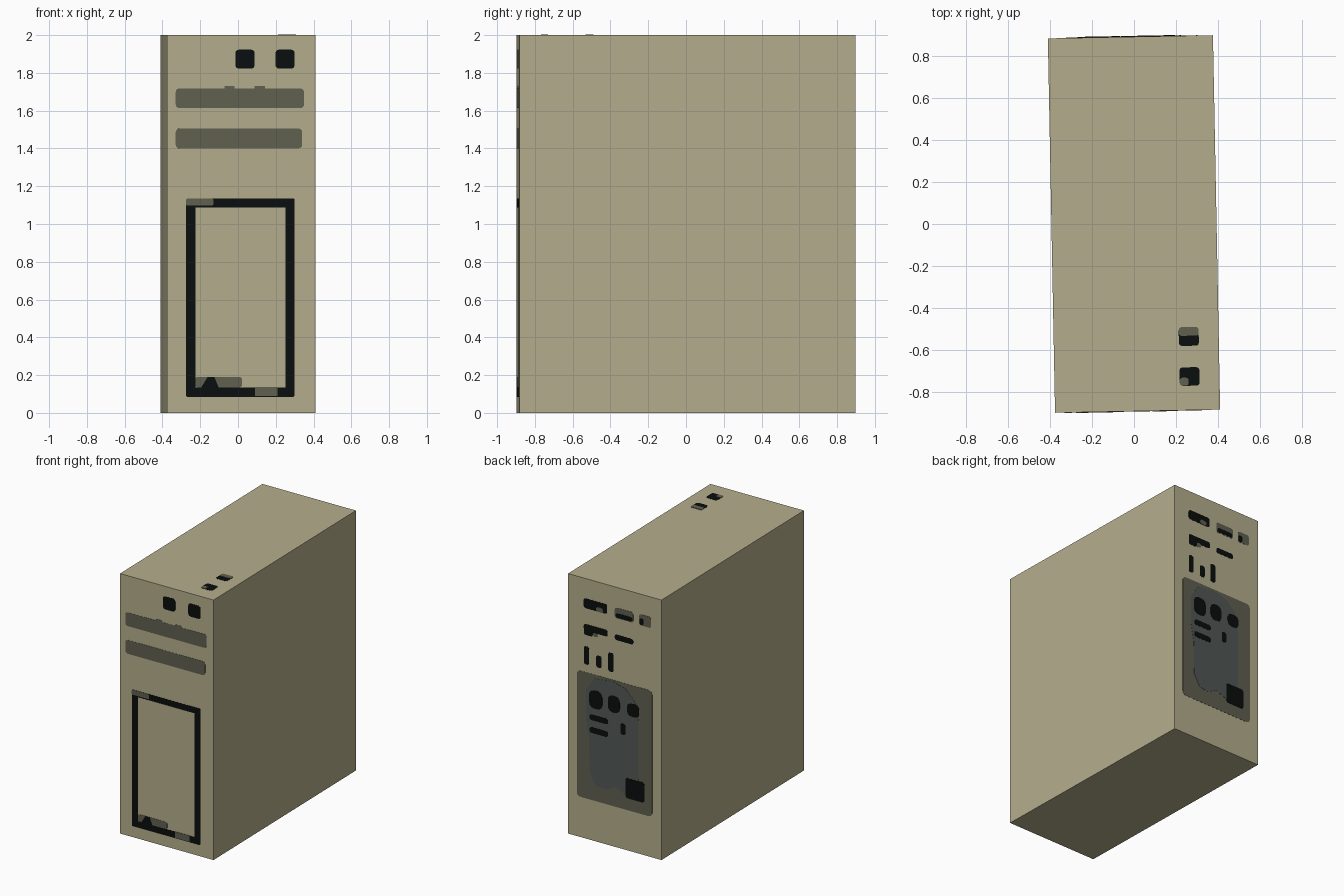
import bpy, bmesh, math
from mathutils import Matrix, Vector

if "Cube" in bpy.data.objects:
    bpy.data.objects.remove(bpy.data.objects["Cube"])

W, D, H = 0.785, 1.78, 2.0
TURN = Matrix.Rotation(math.radians(1.1), 4, 'Z')   # the case stands slightly turned
LAYER = 0.0015


def srgb(r, g, b):
    def lin(c):
        c /= 255
        return c / 12.92 if c <= 0.04045 else ((c + 0.055) / 1.055) ** 2.4
    return (lin(r), lin(g), lin(b), 1)


def material(name, rgb):
    m = bpy.data.materials.new(name)
    m.diffuse_color = srgb(*rgb)
    m.use_nodes = True
    m.node_tree.nodes["Principled BSDF"].inputs["Base Color"].default_value = m.diffuse_color
    return m


BEIGE = material("beige", (180, 174, 140))
GREY = material("olive_grey", (96, 96, 80))
SLATE = material("slate_grey", (81, 88, 85))
BLACK = material("black", (11, 14, 14))


def finish(bm, name, mat):
    bmesh.ops.recalc_face_normals(bm, faces=bm.faces)
    bmesh.ops.transform(bm, matrix=TURN, verts=bm.verts)
    me = bpy.data.meshes.new(name)
    bm.to_mesh(me)
    bm.free()
    me.materials.append(mat)
    ob = bpy.data.objects.new(name, me)
    bpy.context.collection.objects.link(ob)
    return ob


# Maps (u, v, height) of each face to the local space of the case
FACES = {
    "front": lambda u, v, h: Vector((u, -D / 2 - h, v)),
    "back": lambda u, v, h: Vector((u, D / 2 + h, v)),
    "top": lambda u, v, h: Vector((u, v, H + h)),
}


def plate(name, face, pts, mat, layer=1):
    f = FACES[face]
    bm = bmesh.new()
    low = [bm.verts.new(f(u, v, -0.001)) for u, v in pts]
    top = [bm.verts.new(f(u, v, layer * LAYER)) for u, v in pts]
    bm.faces.new(low)
    bm.faces.new(top)
    n = len(pts)
    for i in range(n):
        j = (i + 1) % n
        bm.faces.new((low[i], low[j], top[j], top[i]))
    return finish(bm, name, mat)


def rect(name, face, u0, u1, v0, v1, mat, r=0.0, layer=1):
    if r <= 0:
        pts = [(u0, v0), (u1, v0), (u1, v1), (u0, v1)]
    else:
        pts = []
        corners = [(u1 - r, v1 - r), (u0 + r, v1 - r), (u0 + r, v0 + r), (u1 - r, v0 + r)]
        for k, (cu, cv) in enumerate(corners):
            for s in range(4):
                a = math.pi / 2 * (k + s / 3)
                pts.append((cu + r * math.cos(a), cv + r * math.sin(a)))
    return plate(name, face, pts, mat, layer)


def spot(name, face, u, v, w, h, mat, r=0.015, layer=1):
    return rect(name, face, u - w / 2, u + w / 2, v - h / 2, v + h / 2, mat, r, layer)


# Case
bm = bmesh.new()
bmesh.ops.create_cube(bm, size=1)
bmesh.ops.transform(bm, verts=bm.verts,
                    matrix=Matrix.Translation((0, 0, H / 2)) @ Matrix.Diagonal((W, D, H, 1)))
finish(bm, "case", BEIGE)

# Front buttons and drive bays
for i, u in enumerate((0.02, 0.232)):
    spot("front_button_%d" % i, "front", u, 1.873, 0.102, 0.1, BLACK, 0.018)
rect("upper_drive_bay", "front", -0.347, 0.333, 1.613, 1.718, GREY, 0.02)
rect("lower_drive_bay", "front", -0.347, 0.323, 1.4, 1.506, GREY, 0.02)
for i, u in enumerate((-0.062, 0.098)):
    rect("bay_tab_%d" % i, "front", u - 0.027, u + 0.027, 1.71, 1.73, GREY)

# Front panel frame with worn patches
L, R, B, T = -0.293, 0.282, 0.085, 1.135
rect("frame_left", "front", L, L + 0.05, B, T - 0.03, BLACK, 0.008)
rect("frame_right", "front", R - 0.047, R, B, T, BLACK, 0.008)
rect("frame_top", "front", L + 0.01, R - 0.01, T - 0.047, T, BLACK)
rect("frame_bottom", "front", L + 0.01, R - 0.01, B, B + 0.05, BLACK)
rect("frame_top_patch", "front", L, -0.147, T - 0.038, T, GREY, 0.01, 2)
rect("frame_bottom_patch", "front", 0.072, 0.192, B + 0.004, B + 0.051, GREY, 0, 2)
rect("frame_inner_patch", "front", L + 0.05, 0.004, B + 0.05, 0.19, GREY, 0.012)
plate("frame_inner_mark", "front",
      [(-0.215, 0.13), (-0.118, 0.13), (-0.142, 0.19), (-0.178, 0.19)], BLACK, 2)

# Top sockets, each half grey
spot("top_socket_rear", "top", 0.25, -0.54, 0.095, 0.088, BLACK, 0.015)
rect("top_socket_rear_cover", "top", 0.203, 0.297, -0.536, -0.495, GREY, 0.012, 2)
spot("top_socket_front", "top", 0.25, -0.73, 0.095, 0.088, BLACK, 0.015)
rect("top_socket_front_cover", "top", 0.203, 0.245, -0.773, -0.735, GREY, 0.012, 2)

# Back sockets: u, z, width, height, colour, layer
ports = [
    (0.163, 1.81, 0.195, 0.075, BLACK, 1), (0.125, 1.79, 0.06, 0.036, GREY, 2),
    (-0.078, 1.803, 0.155, 0.08, GREY, 1), (-0.078, 1.785, 0.14, 0.034, BLACK, 2),
    (-0.255, 1.803, 0.1, 0.085, GREY, 1), (-0.226, 1.79, 0.036, 0.05, BLACK, 2),
    (0.16, 1.625, 0.2, 0.05, BLACK, 1), (0.222, 1.597, 0.075, 0.06, BLACK, 1),
    (0.165, 1.59, 0.04, 0.036, GREY, 1), (-0.078, 1.615, 0.155, 0.042, BLACK, 1),
    (0.238, 1.41, 0.042, 0.14, BLACK, 1), (0.133, 1.388, 0.046, 0.092, BLACK, 1),
    (0.032, 1.41, 0.046, 0.145, BLACK, 1),
]
for i, (u, v, w, h, mat, layer) in enumerate(ports):
    spot("back_socket_%d" % i, "back", u, v, w, h, mat, 0.016, layer)

# Back power panel with a paler worn centre
rect("power_panel", "back", -0.315, 0.318, 0.31, 1.28, GREY, 0.03)
plate("power_panel_centre", "back",
      [(0.17, 1.25), (0.02, 1.27), (-0.09, 1.24), (-0.17, 1.16), (-0.2, 1.02), (-0.2, 0.58),
       (-0.18, 0.46), (-0.13, 0.41), (0.0, 0.46), (0.08, 0.42), (0.16, 0.43), (0.21, 0.52),
       (0.215, 0.78), (0.24, 0.92), (0.24, 1.15)], SLATE, 2)

# Power panel fittings
fittings = [
    (0.158, 1.09, 0.11, 0.14, 0.04), (0.006, 1.096, 0.1, 0.13, 0.04),
    (-0.155, 1.09, 0.1, 0.1, 0.035), (0.132, 0.948, 0.155, 0.044, 0.018),
    (0.132, 0.85, 0.155, 0.044, 0.018), (-0.07, 0.923, 0.042, 0.085, 0.018),
    (-0.172, 0.48, 0.16, 0.155, 0.02),
]
for i, (u, v, w, h, r) in enumerate(fittings):
    spot("power_fitting_%d" % i, "back", u, v, w, h, BLACK, r, 3)
